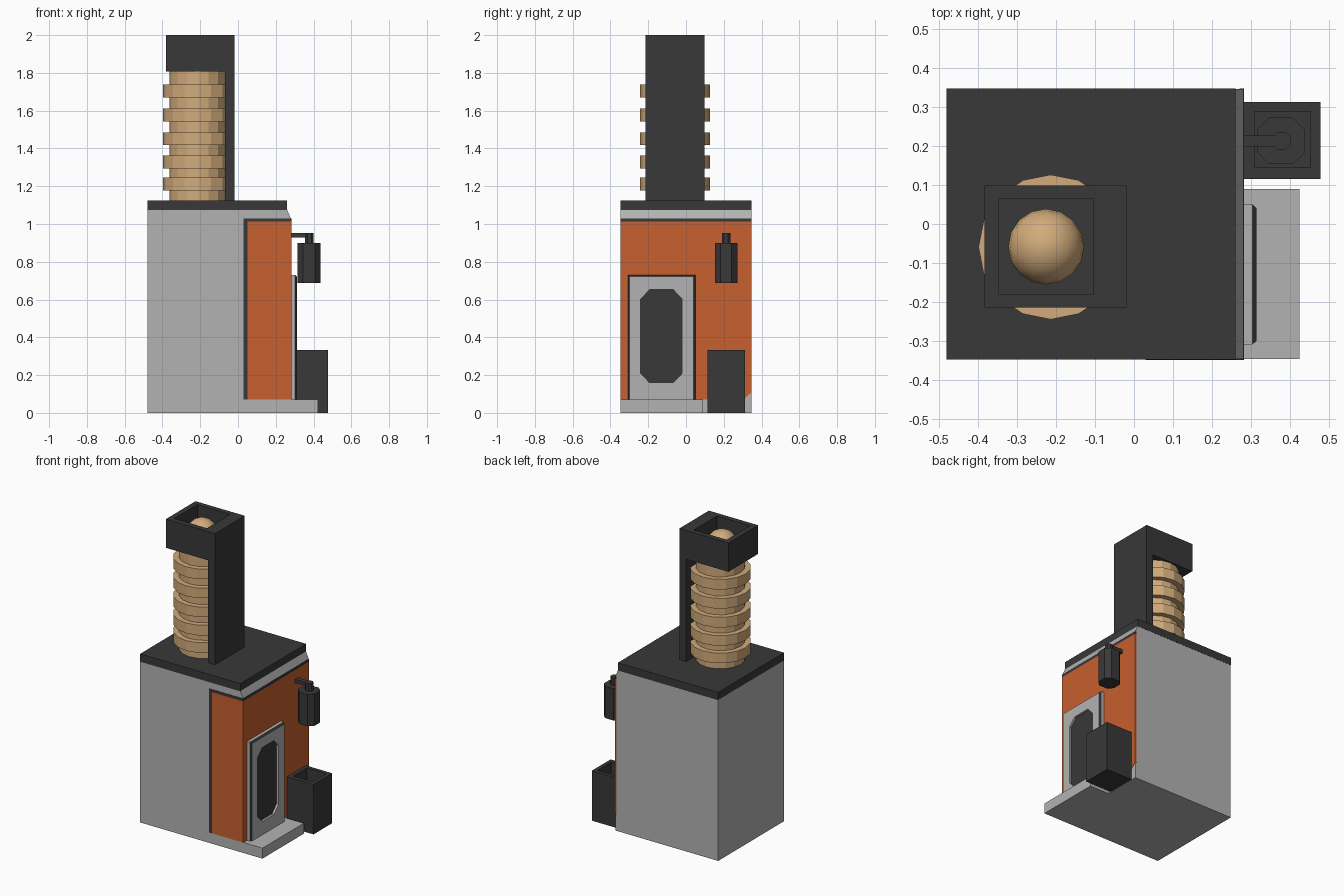
import bpy, bmesh, math
from mathutils import Matrix

if "Cube" in bpy.data.objects:
    bpy.data.objects.remove(bpy.data.objects["Cube"])


def material(name, rgb):
    m = bpy.data.materials.new(name)
    m.diffuse_color = (*rgb, 1)
    m.use_nodes = True
    m.node_tree.nodes["Principled BSDF"].inputs["Base Color"].default_value = m.diffuse_color
    return m


DARK = material("dark", (0.04, 0.04, 0.04))
ORANGE = material("orange", (0.57, 0.115, 0.028))
TAN = material("tan", (0.64, 0.41, 0.2))
GREY = material("grey", (0.45, 0.45, 0.45))


def finish(name, bm, *mats):
    bmesh.ops.recalc_face_normals(bm, faces=bm.faces)
    me = bpy.data.meshes.new(name)
    bm.to_mesh(me)
    bm.free()
    for m in mats:
        me.materials.append(m)
    ob = bpy.data.objects.new(name, me)
    bpy.context.collection.objects.link(ob)
    return ob


def loft(name, rings, *mats, bands=None):
    """Closed solid through rings of points; bands gives a material index per band."""
    bm = bmesh.new()
    vs = [[bm.verts.new(p) for p in r] for r in rings]
    bm.faces.new(vs[0])
    bm.faces.new(vs[-1])
    n = len(vs[0])
    for k, (a, b) in enumerate(zip(vs, vs[1:])):
        for i in range(n):
            f = bm.faces.new((a[i], a[(i + 1) % n], b[(i + 1) % n], b[i]))
            f.material_index = bands[k] if bands else 0
    return finish(name, bm, *mats)


def rect(a0, a1, b0, b1):
    return [(a0, b0), (a1, b0), (a1, b1), (a0, b1)]


def octagon(a0, a1, b0, b1, ca, cb):
    return [(a0 + ca, b0), (a1 - ca, b0), (a1, b0 + cb), (a1, b1 - cb),
            (a1 - ca, b1), (a0 + ca, b1), (a0, b1 - cb), (a0, b0 + cb)]


def along_z(name, pts, z0, z1, mat):
    return loft(name, [[(x, y, z) for x, y in pts] for z in (z0, z1)], mat)


def along_x(name, pts, x0, x1, mat):
    return loft(name, [[(x, y, z) for y, z in pts] for x in (x0, x1)], mat)


def along_y(name, pts, y0, y1, mat):
    return loft(name, [[(x, y, z) for x, z in pts] for y in (y0, y1)], mat)


def cut(ob, cutter):
    mod = ob.modifiers.new("cut", 'BOOLEAN')
    mod.operation, mod.solver, mod.object = 'DIFFERENCE', 'EXACT', cutter
    bpy.context.view_layer.objects.active = ob
    bpy.ops.object.modifier_apply(modifier=mod.name)
    bpy.data.objects.remove(cutter)


# Main housing with a chamfered upper edge, roof and doorstep
along_y("housing", [(-.48, 0), (.28, 0), (.28, 1.03), (.26, 1.075), (-.48, 1.075)],
        -.346, .346, GREY)
along_z("roof_slab", rect(-.48, .26, -.347, .347), 1.073, 1.125, DARK)
along_z("doorstep", rect(.27, .423, -.346, .09), 0, .07, GREY)

# Orange cladding on the door face and the adjoining side, with dark trim
along_x("front_cladding", [(-.348, .07), (.305, .07), (.347, .11), (.347, 1.012),
                           (-.348, 1.012)], .27, .282, ORANGE)
along_y("side_cladding", rect(.05, .281, .07, 1.012), -.348, -.34, ORANGE)
along_y("side_trim", rect(.03, .05, .07, 1.03), -.348, -.34, DARK)
along_y("side_top_trim", rect(.05, .281, 1.012, 1.03), -.348, -.34, DARK)
along_x("front_top_trim", rect(-.348, .347, 1.012, 1.03), .27, .282, DARK)

# Door with a dark bevelled rim and a recessed window
door_rings = [[(x, y, z) for y, z in rect(-.308 + d, .05 - d, .06, .73 - d)]
              for x, d in ((.275, 0), (.303, 0), (.313, .009))]
door = loft("door", door_rings, GREY, DARK, bands=[0, 1])
window = octagon(-.24, -.02, .16, .652, .047, .05)
cut(door, along_x("window_cutter", window, .296, .4, GREY))
along_x("window_pane", window, .29, .299, DARK)

# Open bin
bin_box = along_z("bin", rect(.282, .477, .115, .312), 0, .333, DARK)
cut(bin_box, along_z("bin_cutter", rect(.308, .451, .144, .288), .05, .5, DARK))

# Hanging lamp on a bracket
along_z("lamp_body", octagon(.315, .437, .153, .272, .03, .03), .688, .9, DARK)
along_z("lamp_stem", octagon(.355, .4, .19, .235, .012, .012), .895, .953, DARK)
along_x("lamp_bracket", rect(.198, .228, .928, .952), .275, .375, DARK)

# Ribbed column as one stepped turned profile
CX, CY = -.213, -.059
profile = [(.15, 1.12)]
for z in (1.178, 1.295, 1.417, 1.543, 1.67):
    profile += [(.15, z), (.185, z), (.185, z + .068), (.15, z + .068)]
profile.append((.15, 1.83))
loft("ribbed_column", [[(CX + r * math.cos(i * math.pi / 8), CY + r * math.sin(i * math.pi / 8), z)
                        for i in range(16)] for r, z in profile], TAN)

# Column support post and hollow cap with the dome inside
along_z("column_post", rect(-.07, -.019, -.214, .098), 1.12, 1.82, DARK)
cap = along_z("column_cap", rect(-.382, -.019, -.214, .098), 1.808, 2.0, DARK)
cut(cap, along_z("cap_cutter", rect(-.346, -.103, -.179, .065), 1.87, 2.2, DARK))
bm = bmesh.new()
bmesh.ops.create_uvsphere(bm, u_segments=16, v_segments=10, radius=.097,
                          matrix=Matrix.Translation((-.225, -.058, 1.89)))
for f in bm.faces:
    f.smooth = True
finish("column_dome", bm, TAN)
